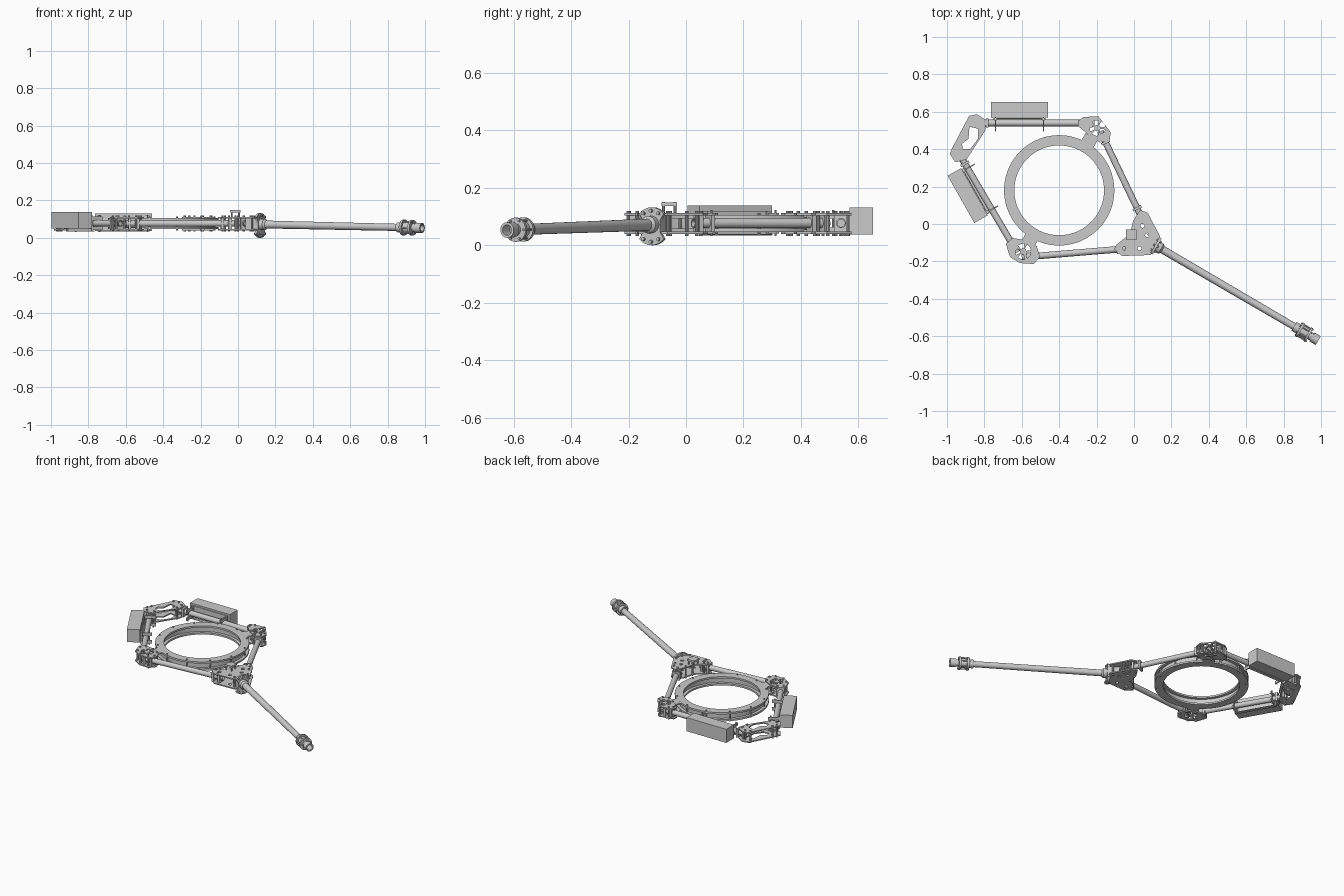
import bpy, bmesh
from math import sin, cos, pi, radians, atan2
from mathutils import Vector, Matrix

if "Cube" in bpy.data.objects:
    bpy.data.objects.remove(bpy.data.objects["Cube"])

Z = 0.077  # height of the tube centre lines


def finish(name, bm, matrix=None):
    bmesh.ops.recalc_face_normals(bm, faces=bm.faces)
    me = bpy.data.meshes.new(name)
    bm.to_mesh(me)
    bm.free()
    ob = bpy.data.objects.new(name, me)
    bpy.context.collection.objects.link(ob)
    if matrix:
        ob.matrix_world = matrix
    return ob


def lathe(name, profile, origin, direction=(0, 0, 1), n=24):
    """Spin a closed (radius, height) profile about a direction."""
    bm = bmesh.new()
    rings = [[bm.verts.new((r * cos(2 * pi * i / n), r * sin(2 * pi * i / n), h))
              for i in range(n)] for r, h in profile]
    for a, b in zip(rings, rings[1:] + rings[:1]):
        for i in range(n):
            j = (i + 1) % n
            bm.faces.new((a[i], a[j], b[j], b[i]))
    q = Vector(direction).to_track_quat('Z', 'Y')
    return finish(name, bm, Matrix.Translation(origin) @ q.to_matrix().to_4x4())


def tube(name, a, b, r, inner):
    a, b = Vector(a), Vector(b)
    d = b - a
    lathe(name, [(inner, 0), (r, 0), (r, d.length), (inner, d.length)], a, d)


def boxes(name, specs, matrix=None):
    """One object made of (centre, size, angle about z) blocks."""
    bm = bmesh.new()
    for c, s, ang in specs:
        m = Matrix.Translation(c) @ Matrix.Rotation(ang, 4, 'Z') @ Matrix.Diagonal((*s, 1))
        bmesh.ops.create_cube(bm, size=1, matrix=m)
    return finish(name, bm, matrix)


def bolts(name, pts, z0, z1, r=0.006, matrix=None):
    bm = bmesh.new()
    for x, y in pts:
        bmesh.ops.create_cone(bm, cap_ends=True, segments=10, radius1=r, radius2=r, depth=z1 - z0,
                              matrix=Matrix.Translation((x, y, (z0 + z1) / 2)))
    return finish(name, bm, matrix)


def plate(name, outline, holes, matrix, thick=0.008):
    """Flat plate with cut-outs."""
    cu = bpy.data.curves.new(name, 'CURVE')
    cu.dimensions, cu.fill_mode, cu.extrude = '2D', 'BOTH', thick / 2
    for pts in [outline] + holes:
        sp = cu.splines.new('POLY')
        sp.points.add(len(pts) - 1)
        for p, (x, y) in zip(sp.points, pts):
            p.co = (x, y, 0, 1)
        sp.use_cyclic_u = True
    tmp = bpy.data.objects.new(name + "_outline", cu)
    bpy.context.collection.objects.link(tmp)
    dg = bpy.context.evaluated_depsgraph_get()
    me = bpy.data.meshes.new_from_object(tmp.evaluated_get(dg))
    bpy.data.objects.remove(tmp)
    ob = bpy.data.objects.new(name, me)
    bpy.context.collection.objects.link(ob)
    ob.matrix_world = matrix


def circle(x, y, r, n=12):
    return [(x + r * cos(2 * pi * i / n), y + r * sin(2 * pi * i / n)) for i in range(n)]


def fan(x, y, count=5, r0=0.017, r1=0.042):
    out = []
    for k in range(count):
        a0 = 2 * pi * k / count
        arc = [a0 + 2 * pi / count * t for t in (0.15, 0.38, 0.62, 0.85)]
        out.append([(x + r1 * cos(a), y + r1 * sin(a)) for a in arc] +
                   [(x + r0 * cos(a), y + r0 * sin(a)) for a in reversed(arc)])
    return out


# Corner nodes: pairs of plates joined by bolts
nodes = {
    "back_left_node": ([(-.882, .578), (-.84, .587), (-.79, .555), (-.795, .5), (-.895, .345),
                        (-.955, .33), (-.985, .375), (-.97, .41)],
                       [[(-.88, .52), (-.835, .51), (-.835, .455), (-.875, .4), (-.915, .4),
                         (-.92, .43), (-.885, .455)]]),
    "back_right_node": ([(-.3, .55), (-.27, .572), (-.19, .576), (-.125, .49), (-.13, .45),
                         (-.18, .435), (-.235, .47), (-.3, .525)], fan(-.195, .513)),
    "front_left_node": ([(-.685, -.107), (-.65, -.075), (-.58, -.086), (-.52, -.118),
                         (-.503, -.176), (-.535, -.214), (-.61, -.209), (-.663, -.176)],
                        fan(-.592, -.147)),
    "boom_node": ([(.032, .075), (.075, .059), (.096, .016), (.139, -.064), (.128, -.123),
                   (.086, -.166), (-.064, -.171), (-.107, -.134), (-.09, -.107),
                   (-.021, -.053), (-.005, .016)],
                  [circle(x, y, .011) for x, y in ((.045, -.01), (.07, -.06), (.03, -.13), (-.05, -.13))]),
}
for name, (outline, holes) in nodes.items():
    for side, z in (("top", .108), ("bottom", .044)):
        plate(f"{name}_{side}_plate", outline, holes, Matrix.Translation((0, 0, z)))
    cx = sum(p[0] for p in outline) / len(outline)
    cy = sum(p[1] for p in outline) / len(outline)
    bolts(name + "_bolts", [(cx + (x - cx) * .82, cy + (y - cy) * .82) for x, y in outline], .033, .12)

# Frame tubes with a pair of clamps at each end
frame = {
    "back_tube": ((-.85, .54), (-.21, .54)),
    "right_tube": ((-.18, .495), (.045, .025)),
    "front_tube": ((-.6, -.178), (-.02, -.13)),
    "left_tube": ((-.937, .378), (-.625, -.152)),
}
for name, (a, b) in frame.items():
    tube(name, (*a, Z), (*b, Z), .0175, .013)
    a, b = Vector(a), Vector(b)
    u = (b - a).normalized()
    ang = atan2(u.y, u.x)
    specs = []
    for base, s in ((a, 1), (b, -1)):
        for d in (.02, .065):
            p = base + u * s * d
            specs.append(((p.x, p.y, .076), (.014, .05, .058), ang))
    boxes(name + "_clamps", specs)

# Large central ring with an outer groove, and its bolts
RC = Vector((-.4, .18, 0))
lathe("central_ring", [(.24, .046), (.295, .046), (.295, .058), (.275, .058), (.275, .094),
                       (.295, .094), (.295, .106), (.24, .106), (.24, .094), (.26, .094),
                       (.26, .058), (.24, .058)], RC, n=72)
bolts("ring_bolts", [(RC.x + .284 * cos(pi * (k + .5) / 6), RC.y + .284 * sin(pi * (k + .5) / 6))
                     for k in range(12)], .04, .113, .005)

# Tabs joining the ring to two nodes
for name, target in (("back_right_ring_tab", (-.2, .51)), ("front_left_ring_tab", (-.592, -.147))):
    d = Vector((*target, 0)) - RC
    p = RC + d.normalized() * .305
    ang = atan2(d.y, d.x)
    boxes(name, [((p.x, p.y, z), (.06, .075, .009), ang) for z in (.101, .051)])

# Equipment boxes, each carried on its tube by brackets
for name, (x, y, z), ang, h in (("back_box", (-.612, .61, .084), 0, .094),
                                ("left_box", (-.889, .152, .095), radians(119.5), .088)):
    m = Matrix.Translation((x, y, z)) @ Matrix.Rotation(ang, 4, 'Z')
    boxes(name, [((0, 0, 0), (.305 if ang == 0 else .29, .083, h), 0)], m)
    lz = Z - z
    boxes(name + "_bracket",
          [((s * .128, -.077, lz + t), (.007, .075, .02), 0) for s in (-1, 1) for t in (-.026, .026)] +
          [((s * .128, -.048, lz), (.02, .012, .085), 0) for s in (-1, 1)] +
          [((0, -.045, lz), (.27, .005, .085), 0), ((0, -.055, lz - .04), (.27, .02, .004), 0)], m)
    bolts(name + "_bracket_bolts", [(s * .128, -.098) for s in (-1, 1)], lz - .045, lz + .045, .004, m)

# Long boom with stepped, open coupling at the tip
base = Vector((.118, -.117, .072))
tip = Vector((.985, -.623, .053))
axis = tip - base
L = axis.length
lathe("boom", [(.012, 0), (.03, 0), (.03, .03), (.021, .04), (.019, L - .15), (.027, L - .15),
               (.027, L - .12), (.042, L - .12), (.042, L - .107), (.03, L - .107), (.03, L - .068),
               (.042, L - .068), (.042, L - .056), (.022, L - .056), (.022, L - .038),
               (.027, L - .038), (.027, L), (.018, L), (.018, L - .05), (.012, L - .05)], base, axis, 32)
bolts("boom_tip_bolts", [(.035 * cos(k * pi / 3), .035 * sin(k * pi / 3)) for k in range(6)],
      L - .125, L - .05, .004, Matrix.Translation(base) @ axis.to_track_quat('Z', 'Y').to_matrix().to_4x4())

# Waisted upright flange where the boom meets the frame
flat = Vector((axis.x, axis.y, 0)).normalized()
side = Vector((-flat.y, flat.x, 0))
rot = Matrix((side, Vector((0, 0, 1)), flat)).transposed().to_4x4()
fm = Matrix.Translation((.118, -.117, .066)) @ rot
arc = [(.066 * cos(radians(a)), .066 * sin(radians(a))) for a in range(42, 139, 12)]
outline = arc + [(-.034, .02), (-.034, -.02)] + [(-x, -y) for x, y in arc] + [(.034, -.02), (.034, .02)]
plate("boom_flange", outline, [], fm, .014)
bolts("boom_flange_bolts", [(sx * .03, sy * .045) for sx in (-1, 1) for sy in (-1, 1)] +
      [(0, .054), (0, -.054)], -.016, .016, .006, fm)
ang = atan2(flat.y, flat.x)
boxes("boom_flange_bracket",
      [((.118 - flat.x * .035 + side.x * s * .03, -.117 - flat.y * .035 + side.y * s * .03, .076),
        (.07, .008, .058), ang) for s in (-1, 1)])

# Small raised sensor plate on the boom node
boxes("sensor_plate", [((-.014, -.058, .142), (.055, .055, .012), 0)])
bolts("sensor_posts", [(-.014 + sx * .02, -.058 + sy * .02) for sx in (-1, 1) for sy in (-1, 1)],
      .108, .15, .005)

# Smooth the round parts, keep edges sharp
bpy.ops.object.select_all(action='SELECT')
bpy.context.view_layer.objects.active = bpy.context.selected_objects[0]
bpy.ops.object.shade_smooth_by_angle(angle=radians(35))
